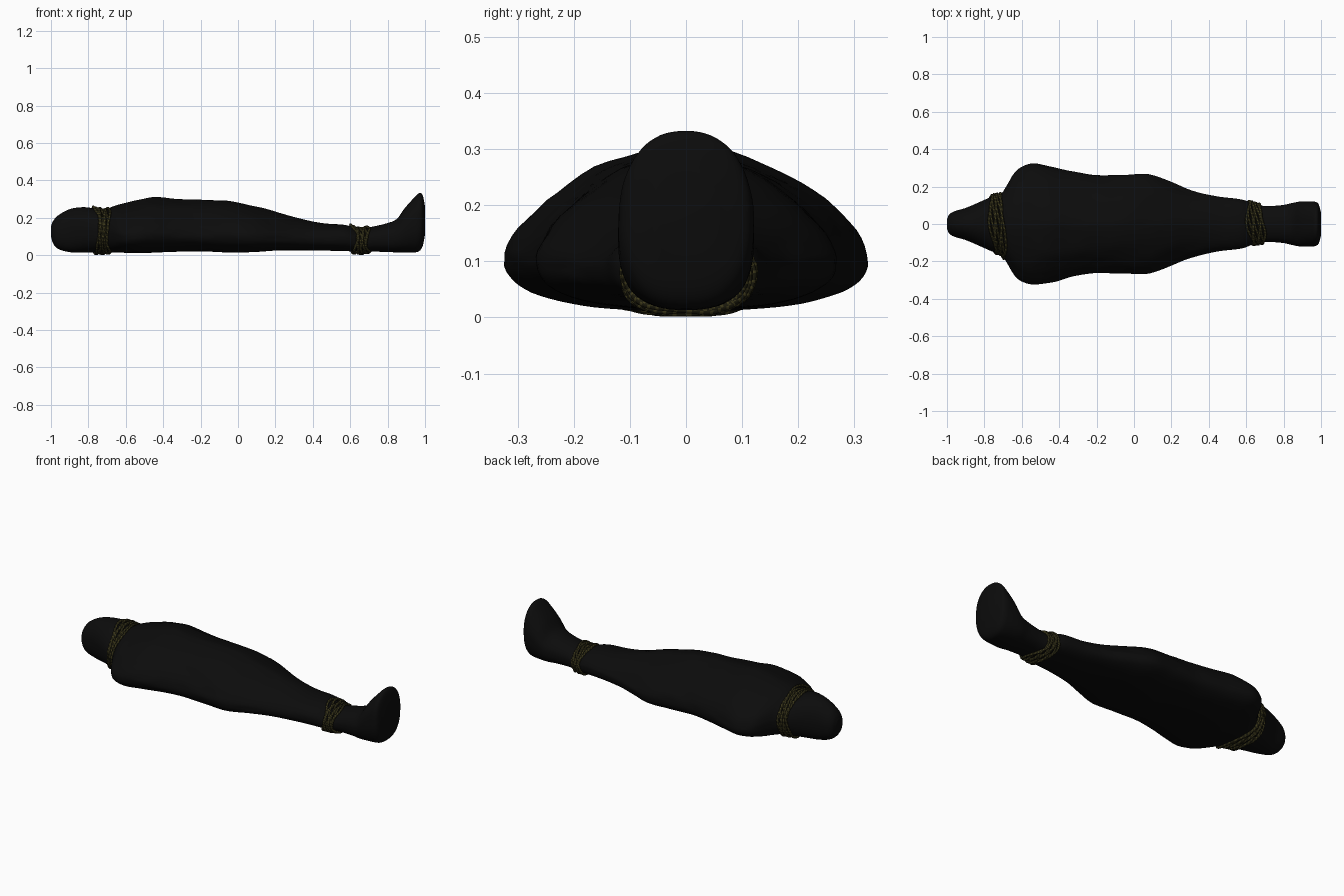
import bpy, bmesh, math
from mathutils import Vector, noise

if "Cube" in bpy.data.objects:
    bpy.data.objects.remove(bpy.data.objects["Cube"])


def material(name, rgb):
    m = bpy.data.materials.new(name)
    m.diffuse_color = (*rgb, 1)
    m.use_nodes = True
    m.node_tree.nodes["Principled BSDF"].inputs["Base Color"].default_value = m.diffuse_color
    return m


black = material("black cloth", (0.0035, 0.0035, 0.0035))
rope_dark = material("dark rope", (0.012, 0.011, 0.004))
rope_olive = material("olive rope", (0.05, 0.043, 0.011))

# Key cross-sections along the bundle: x, half width, bottom z, top z
KEYS = [
    (-1.0, 0.025, 0.10, 0.155), (-0.99, 0.048, 0.065, 0.18), (-0.965, 0.066, 0.035, 0.21),
    (-0.90, 0.086, 0.016, 0.245), (-0.82, 0.12, 0.013, 0.256), (-0.75, 0.15, 0.014, 0.245),
    (-0.71, 0.16, 0.014, 0.238), (-0.68, 0.205, 0.014, 0.255), (-0.64, 0.272, 0.014, 0.268),
    (-0.60, 0.305, 0.013, 0.277), (-0.54, 0.324, 0.011, 0.292), (-0.46, 0.312, 0.013, 0.308),
    (-0.35, 0.285, 0.017, 0.300), (-0.20, 0.262, 0.020, 0.293), (-0.05, 0.262, 0.014, 0.288),
    (0.08, 0.265, 0.016, 0.262), (0.20, 0.222, 0.024, 0.233), (0.31, 0.178, 0.026, 0.200),
    (0.44, 0.148, 0.024, 0.172), (0.58, 0.130, 0.022, 0.160), (0.65, 0.104, 0.014, 0.138),
    (0.71, 0.096, 0.018, 0.150), (0.80, 0.102, 0.017, 0.172), (0.85, 0.113, 0.014, 0.195),
    (0.89, 0.120, 0.013, 0.250), (0.94, 0.121, 0.014, 0.305), (0.97, 0.118, 0.022, 0.331),
    (0.988, 0.104, 0.05, 0.318), (1.0, 0.06, 0.11, 0.26)]


def slope(i, c):
    a, b = KEYS[max(i - 1, 0)], KEYS[min(i + 1, len(KEYS) - 1)]
    return (b[c] - a[c]) / (b[0] - a[0])


def key_at(x, c):
    """Smooth interpolation of one column of the key sections"""
    i = max(k for k in range(len(KEYS) - 1) if k == 0 or KEYS[k][0] <= x)
    a, b = KEYS[i], KEYS[i + 1]
    h = b[0] - a[0]
    t = min(max((x - a[0]) / h, 0), 1)
    return ((2*t**3 - 3*t*t + 1) * a[c] + (t**3 - 2*t*t + t) * h * slope(i, c)
            + (3*t*t - 2*t**3) * b[c] + (t**3 - t*t) * h * slope(i + 1, c))


def step(a, b, x):
    t = min(max((x - a) / (b - a), 0), 1)
    return t * t * (3 - 2 * t)


def surface(x, ang, grow=0.0):
    """Point on the wrapped shape: flat underneath, sloping over the shoulders"""
    w, zb, zt = (key_at(x, c) for c in (1, 2, 3))
    torso = step(-0.74, -0.6, x) * (1 - step(0.2, 0.6, x))
    foot = step(0.85, 0.93, x)
    zc = zb + (zt - zb) * (0.5 - 0.17 * torso)
    c, s = math.cos(ang), math.sin(ang)
    n = (2.0 - 0.35 * torso + 0.3 * foot) if s > 0 else 2.5
    y = w * math.copysign(abs(c) ** (2 / n), c)
    hz = zt - zc if s > 0 else zc - zb
    z = hz * math.copysign(abs(s) ** (2 / n), s)
    # Soft cloth folds running mostly lengthwise
    f = noise.noise(Vector((x * 5, c * 2.6, s * 2.6))) * 0.03
    f += noise.noise(Vector((x * 11 + 7, c * 6, s * 6))) * 0.012
    f *= (0.35 + 0.65 * torso) * (1 if s > 0 else 0.4)
    return Vector((x, y * (1 + f) + grow * c, zc + z * (1 + f) + grow * s))


def grid_object(name, rows, mats, close_rows=False, cap=False, rule=None):
    """Skin a list of closed rings"""
    bm = bmesh.new()
    vs = [[bm.verts.new(p) for p in r] for r in rows]
    n, m = len(rows), len(rows[0])
    for i in range(n if close_rows else n - 1):
        for j in range(m):
            a, b = vs[i], vs[(i + 1) % n]
            f = bm.faces.new((a[j], a[(j + 1) % m], b[(j + 1) % m], b[j]))
            if rule:
                f.material_index = rule(i, j)
    if cap:
        bm.faces.new(vs[0])
        bm.faces.new(vs[-1])
    bmesh.ops.recalc_face_normals(bm, faces=bm.faces)
    for f in bm.faces:
        f.smooth = True
    me = bpy.data.meshes.new(name)
    bm.to_mesh(me)
    bm.free()
    for mt in mats:
        me.materials.append(mt)
    ob = bpy.data.objects.new(name, me)
    bpy.context.collection.objects.link(ob)
    return ob


# Wrapped cloth bundle; stations bunch up at the two rounded ends
N, M = 150, 72
rows = [[surface(-math.cos(math.pi * i / N), 2 * math.pi * j / M) for j in range(M)]
        for i in range(N + 1)]
grid_object("cloth_wrapping", rows, [black], cap=True)


def rope_strand(name, x0, k, spread, tilt, radius, phase):
    """One twisted strand looped round the bundle"""
    steps, sides = 120, 6
    path = []
    for i in range(steps):
        a = 2 * math.pi * i / steps
        flare = 0.55 + 0.45 * math.sin(a) ** 2
        weave = 0.008 * math.sin(3 * a + phase)
        x = x0 + k * spread * flare + tilt * math.cos(a) + weave
        p = surface(x, a, 0.005 + 0.003 * math.sin(5 * a + phase))
        p.z = max(p.z, radius + 0.001)
        path.append(p)
    rings = []
    for i, p in enumerate(path):
        t = (path[(i + 1) % steps] - path[i - 1]).normalized()
        u = Vector((1, 0, 0))
        u = (u - t * u.dot(t)).normalized()
        v = t.cross(u)
        rings.append([p + radius * (u * math.cos(2 * math.pi * j / sides)
                                    + v * math.sin(2 * math.pi * j / sides))
                      for j in range(sides)])
    return grid_object(name, rings, [rope_dark, rope_olive], close_rows=True,
                       rule=lambda i, j: 1 if (i + j) % 3 == 0 else 0)


# Rope bindings at the neck and the ankles
for label, x0, spread, tilt in (("neck", -0.73, 0.036, -0.012), ("ankle", 0.652, 0.042, -0.012)):
    for s in range(9):
        rope_strand(f"{label}_rope_{s + 1}", x0, s / 4 - 1, spread, tilt, 0.0075, s * 1.7)
